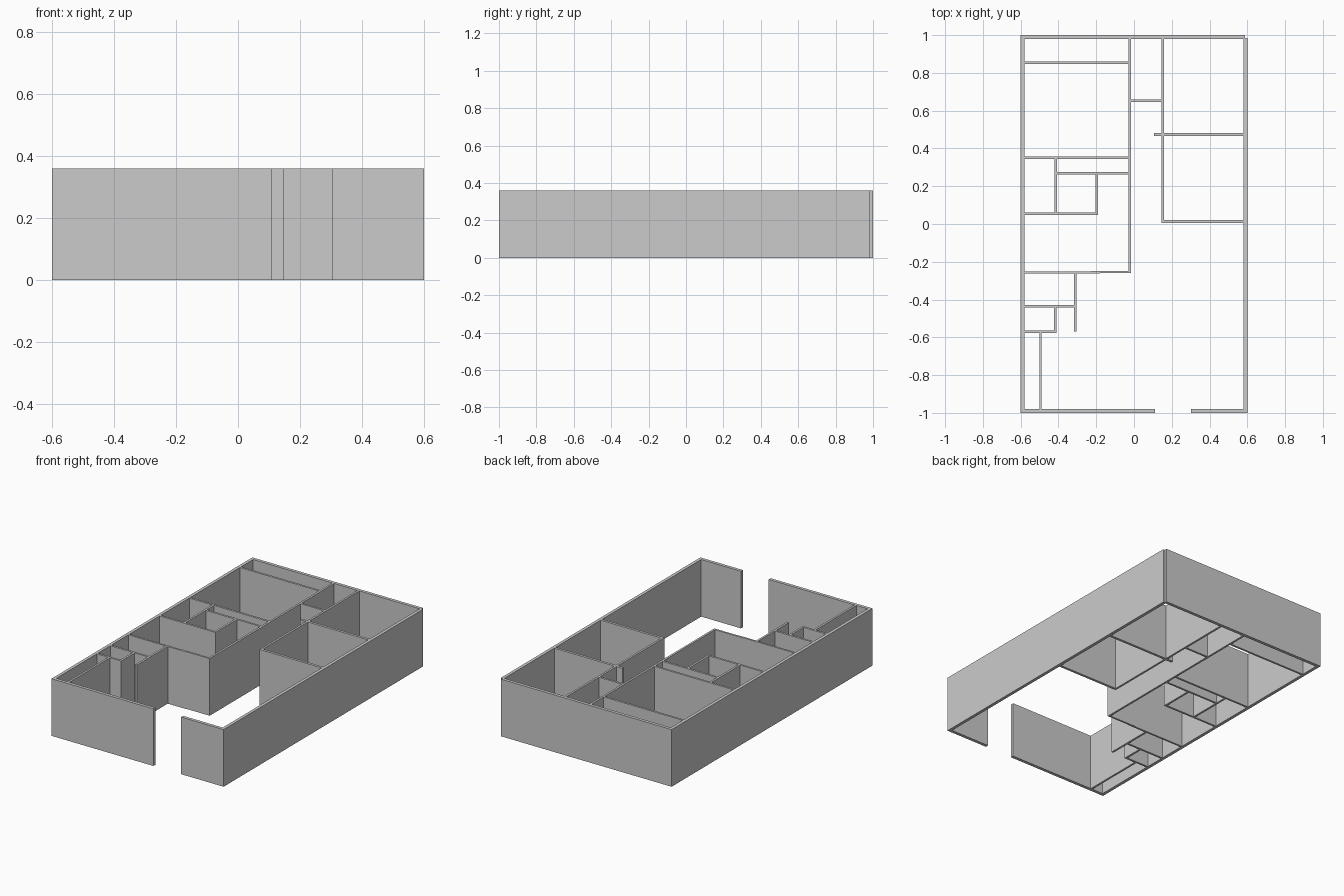
import bpy, bmesh
from mathutils import Matrix, Vector

if "Cube" in bpy.data.objects:
    bpy.data.objects.remove(bpy.data.objects["Cube"])

HEIGHT = 0.36


def wall(name, x0, x1, y0, y1):
    """Full-height wall block covering the given plan rectangle."""
    bm = bmesh.new()
    bmesh.ops.create_cube(bm, size=1)
    bm.transform(Matrix.Diagonal((x1 - x0, y1 - y0, HEIGHT, 1)))
    bm.transform(Matrix.Translation(Vector(((x0 + x1) / 2, (y0 + y1) / 2, HEIGHT / 2))))
    mesh = bpy.data.meshes.new(name)
    bm.to_mesh(mesh)
    bm.free()
    bpy.context.collection.objects.link(bpy.data.objects.new(name, mesh))


def across(name, y, x0, x1, t=0.013):
    wall(name, x0, x1, y - t / 2, y + t / 2)


def along(name, x, y0, y1, t=0.013):
    wall(name, x - t / 2, x + t / 2, y0, y1)


# Outer walls, with the entrance gap at the front
OUT = 0.02
along("left_outer_wall", -0.59, -1.0, 1.0, OUT)
along("right_outer_wall", 0.59, -1.0, 0.985, OUT)
across("back_outer_wall", 0.99, -0.58, 0.588, OUT)
across("front_wall_left", -0.99, -0.58, 0.11, OUT)
across("front_wall_right", -0.99, 0.303, 0.58, OUT)

# Long corridor walls
along("corridor_wall_left", -0.022, -0.26, 0.98)
along("corridor_wall_right", 0.153, 0.006, 0.98)
across("corridor_end_wall", 0.652, -0.0155, 0.1465)

# Right-hand rooms
across("right_room_divider", 0.475, 0.105, 0.58, 0.016)
across("right_room_front_wall", 0.013, 0.1595, 0.58, 0.016)

# Back-left rooms
across("closet_wall", 0.854, -0.58, -0.0285)
across("bedroom_wall", 0.35, -0.58, -0.0285)

# Middle-left small rooms
along("bath_wall_left", -0.414, 0.055, 0.35)
across("bath_wall_back", 0.268, -0.4075, -0.0285)
along("bath_wall_right", -0.198, 0.055, 0.268)
across("bath_wall_front", 0.055, -0.58, -0.1915)

# Front-left rooms; the cross wall steps slightly
across("cross_wall_left", -0.257, -0.58, -0.18, 0.012)
across("cross_wall_right", -0.254, -0.23, -0.0285, 0.012)
along("kitchen_side_wall", -0.312, -0.57, -0.257)
across("pantry_wall_back", -0.436, -0.58, -0.3185)
along("pantry_wall_right", -0.417, -0.575, -0.4425)
across("pantry_wall_front", -0.57, -0.58, -0.4105)
along("storage_wall", -0.495, -0.98, -0.5765)
